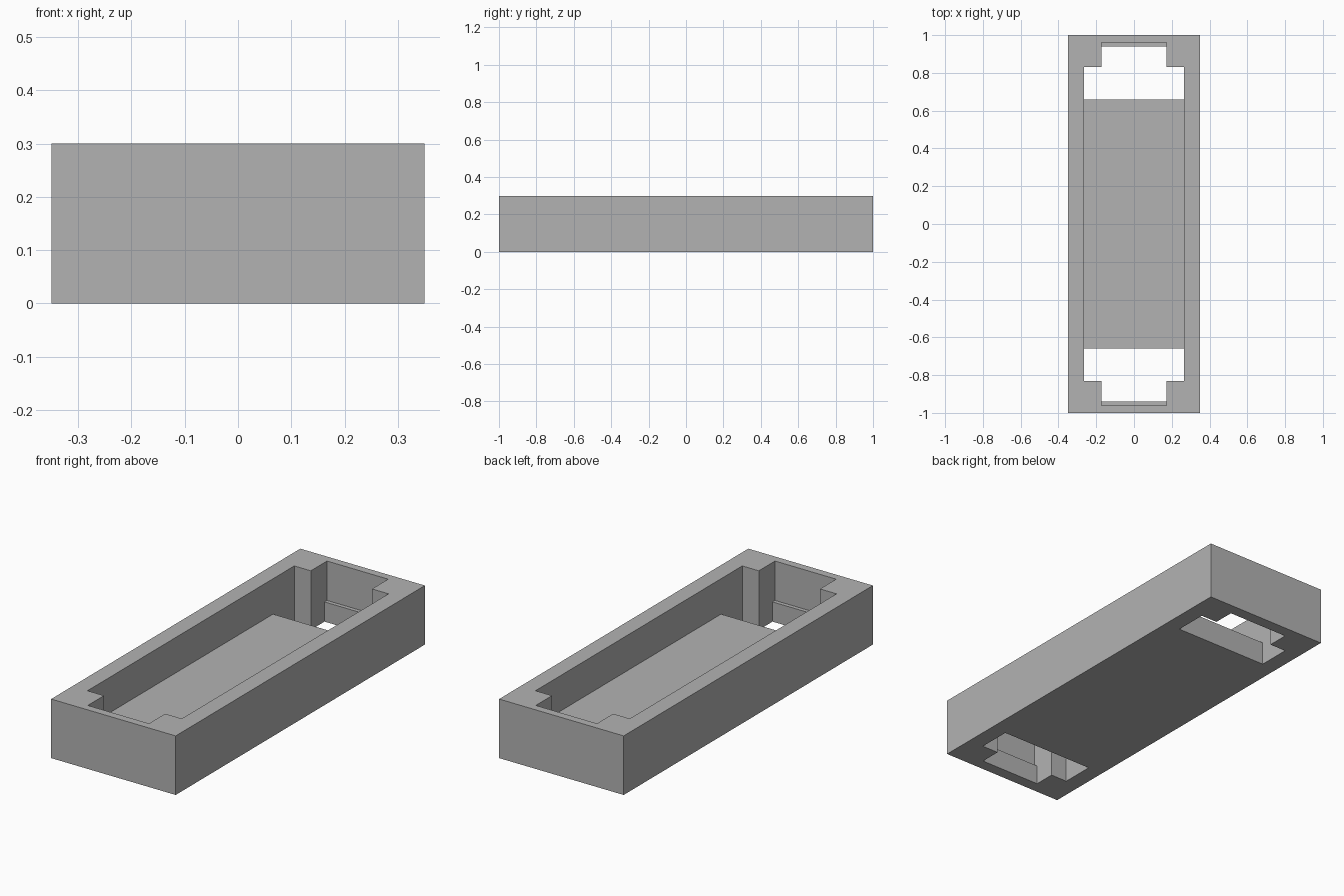
import bpy

if "Cube" in bpy.data.objects:
    bpy.data.objects.remove(bpy.data.objects["Cube"], do_unlink=True)

# Overall sizes
HALF_W, HALF_L, HEIGHT = 0.35, 1.0, 0.3
WELL_X, WELL_Y, FLOOR_Z = 0.265, 0.83, 0.12
FLOOR_END = 0.66
NOTCH_X, LIP_Y, NOTCH_Y, LIP_Z = 0.172, 0.94, 0.96, 0.1
BELOW, ABOVE = -0.1, 0.4

grey = bpy.data.materials.new("plain_grey")
grey.use_nodes = True
grey.diffuse_color = (0.45, 0.45, 0.45, 1)
grey.node_tree.nodes["Principled BSDF"].inputs["Base Color"].default_value = grey.diffuse_color


def box(name, x, y, z):
    """Axis-aligned box; each argument is a (low, high) pair."""
    bpy.ops.mesh.primitive_cube_add(size=1)
    obj = bpy.context.object
    obj.name = name
    for v in obj.data.vertices:
        v.co = [lo + (c + 0.5) * (hi - lo) for c, (lo, hi) in zip(v.co, (x, y, z))]
    obj.data.materials.append(grey)
    return obj


def carve(target, x, y, z):
    """Cut a box-shaped pocket out of the target and discard the cutter."""
    cutter = box("pocket_cutter", x, y, z)
    cutter.hide_render = True
    mod = target.modifiers.new("pocket", "BOOLEAN")
    mod.operation, mod.solver, mod.object = "DIFFERENCE", "EXACT", cutter
    bpy.context.view_layer.objects.active = target
    bpy.ops.object.modifier_apply(modifier=mod.name)
    bpy.data.objects.remove(cutter, do_unlink=True)


# Solid block
tray = box("tray_body", (-HALF_W, HALF_W), (-HALF_L, HALF_L), (0, HEIGHT))

# Open well above the floor
carve(tray, (-WELL_X, WELL_X), (-WELL_Y, WELL_Y), (FLOOR_Z, ABOVE))

for side in (-1, 1):
    def span(a, b):
        return tuple(sorted((side * a, side * b)))

    # Through slot at the end of the floor
    carve(tray, (-WELL_X, WELL_X), span(FLOOR_END, WELL_Y), (BELOW, ABOVE))
    # Narrow notch in the end wall, stepped to leave a low lip
    carve(tray, (-NOTCH_X, NOTCH_X), span(0.75, LIP_Y), (BELOW, ABOVE))
    carve(tray, (-NOTCH_X, NOTCH_X), span(0.75, NOTCH_Y), (LIP_Z, ABOVE))
